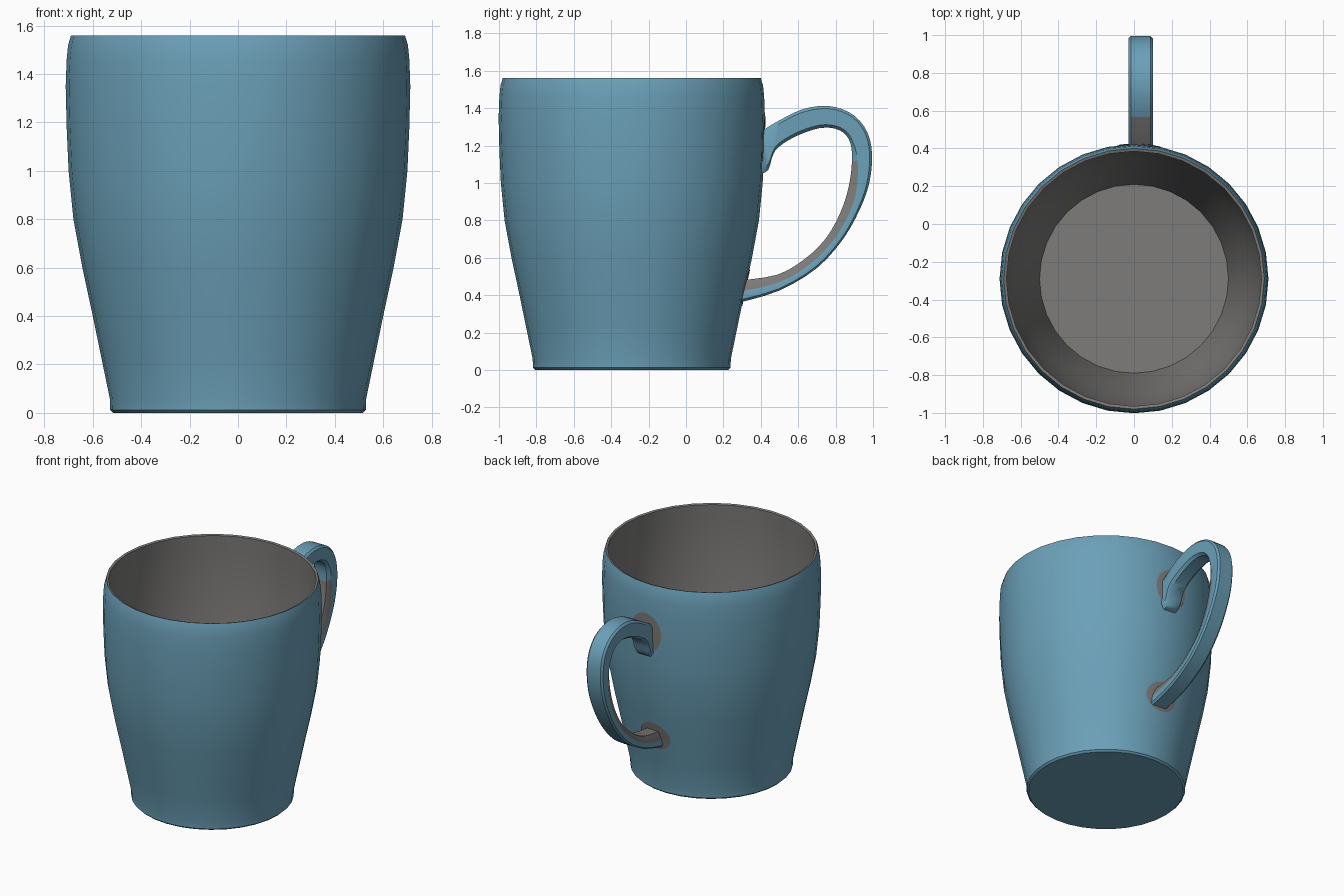
import bpy, bmesh, math

if "Cube" in bpy.data.objects:
    bpy.data.objects.remove(bpy.data.objects["Cube"])

CY, HX = -0.29, 0.035     # body centre in y, handle centre in x
SEG = 32


def material(name, rgb):
    m = bpy.data.materials.new(name)
    m.diffuse_color = (*rgb, 1)
    m.use_nodes = True
    m.node_tree.nodes["Principled BSDF"].inputs["Base Color"].default_value = m.diffuse_color
    return m


BLUE = material("blue_glaze", (0.147, 0.352, 0.480))
GREY = material("warm_grey", (0.205, 0.200, 0.195))


def finish(name, bm, mats, angle=40):
    me = bpy.data.meshes.new(name)
    bm.to_mesh(me)
    bm.free()
    ob = bpy.data.objects.new(name, me)
    bpy.context.collection.objects.link(ob)
    for m in mats:
        me.materials.append(m)
    bpy.ops.object.select_all(action='DESELECT')
    ob.select_set(True)
    bpy.context.view_layer.objects.active = ob
    bpy.ops.object.shade_smooth_by_angle(angle=math.radians(angle))
    return ob


def smooth_path(pts, n=3):
    """Catmull-Rom curve through 2D points."""
    out = []
    for i in range(len(pts) - 1):
        a, b = pts[max(i - 1, 0)], pts[i]
        c, d = pts[i + 1], pts[min(i + 2, len(pts) - 1)]
        for k in range(n):
            t = k / n
            out.append(tuple(0.5 * (2 * q + (r - p) * t + (2 * p - 5 * q + 4 * r - s) * t * t
                                    + (3 * q - p - 3 * r + s) * t ** 3)
                             for p, q, r, s in zip(a, b, c, d)))
    return out + [pts[-1]]


# Mug body: outer wall, rim, inner wall and floor turned around one axis
OUTER = [(0.515, 0), (0.528, 0.012), (0.53, 0.06), (0.565, 0.23), (0.60, 0.4), (0.643, 0.6),
         (0.68, 0.8), (0.70, 1.0), (0.708, 1.18), (0.712, 1.35), (0.708, 1.46),
         (0.702, 1.52), (0.69, 1.56)]
INNER = [(0.675, 1.555)] + [(r - 0.03, z) for r, z in OUTER[-3:2:-1]] + [(0.50, 0.035)]

bm = bmesh.new()
rings = []
for r, z in OUTER + INNER:
    rings.append([bm.verts.new((r * math.sin(2 * math.pi * i / SEG),
                                CY + r * math.cos(2 * math.pi * i / SEG), z)) for i in range(SEG)])
for k in range(len(rings) - 1):
    for i in range(SEG):
        j = (i + 1) % SEG
        f = bm.faces.new((rings[k][i], rings[k][j], rings[k + 1][j], rings[k + 1][i]))
        f.material_index = int(k >= len(OUTER) - 1)
bm.faces.new(rings[0])
bm.faces.new(rings[-1]).material_index = 1
bmesh.ops.recalc_face_normals(bm, faces=bm.faces)
finish("mug_body", bm, [BLUE, GREY])

# Handle: matching outer and inner edge curves (y, z), lofted with a chamfered section
edge_out = smooth_path([(0.395, 1.27), (0.44, 1.30), (0.50, 1.335), (0.60, 1.385), (0.70, 1.41),
                        (0.80, 1.405), (0.90, 1.36), (0.97, 1.27), (0.995, 1.15), (0.98, 1.0),
                        (0.93, 0.86), (0.84, 0.70), (0.70, 0.545), (0.50, 0.425), (0.285, 0.36)])
edge_in = smooth_path([(0.395, 1.05), (0.44, 1.07), (0.475, 1.17), (0.56, 1.235), (0.68, 1.285),
                       (0.77, 1.295), (0.84, 1.27), (0.88, 1.21), (0.887, 1.11), (0.87, 0.98),
                       (0.825, 0.84), (0.745, 0.70), (0.63, 0.59), (0.49, 0.51), (0.305, 0.48)])
N = len(edge_out)
LOW = int(N * 0.56)       # from here on the inner side is grey
bm = bmesh.new()
rings = []
for k, (o, i) in enumerate(zip(edge_out, edge_in)):
    c = 0.86 - 0.36 * min(1, max(0, (k - LOW + 3) / 8))
    sec = [(0, -0.052), (0, 0.052), (0.12, 0.065), (c, 0.065),
           (1, 0.045), (1, -0.045), (c, -0.065), (0.12, -0.065)]
    rings.append([bm.verts.new((HX + x, o[0] + (i[0] - o[0]) * f, o[1] + (i[1] - o[1]) * f))
                  for f, x in sec])
for k in range(N - 1):
    for s in range(8):
        t = (s + 1) % 8
        f = bm.faces.new((rings[k][s], rings[k][t], rings[k + 1][t], rings[k + 1][s]))
        lower_inside = k >= LOW and s in (3, 4, 5)
        upper_root = s == 0 and k < N // 2 and f.calc_center_median().y < 0.57
        f.material_index = int(lower_inside or upper_root)
bm.faces.new(rings[0])
bm.faces.new(rings[-1])
bmesh.ops.recalc_face_normals(bm, faces=bm.faces)
finish("handle", bm, [BLUE, GREY], 35)


# Thin oval pads on the wall where the handle joins
def wall_radius(z):
    for (r0, z0), (r1, z1) in zip(OUTER, OUTER[1:]):
        if z0 <= z <= z1:
            return r0 + (r1 - r0) * (z - z0) / (z1 - z0)
    return OUTER[-1][0]


def pad(name, zc, rx, rz):
    bm = bmesh.new()

    def point(s, a):
        x, z = HX - 0.01 + s * rx * math.cos(a), zc + s * rz * math.sin(a)
        return bm.verts.new((x, CY + math.sqrt((wall_radius(z) + 0.003) ** 2 - x * x), z))

    mid = point(0, 0)
    loops = [[point(s, 2 * math.pi * i / 24) for i in range(24)] for s in (0.35, 0.7, 1)]
    for i in range(24):
        j = (i + 1) % 24
        bm.faces.new((mid, loops[0][j], loops[0][i]))
        for a, b in zip(loops, loops[1:]):
            bm.faces.new((a[i], a[j], b[j], b[i]))
    bm.normal_update()
    finish(name, bm, [GREY])


pad("upper_handle_pad", 1.22, 0.12, 0.14)
pad("lower_handle_pad", 0.44, 0.12, 0.10)
